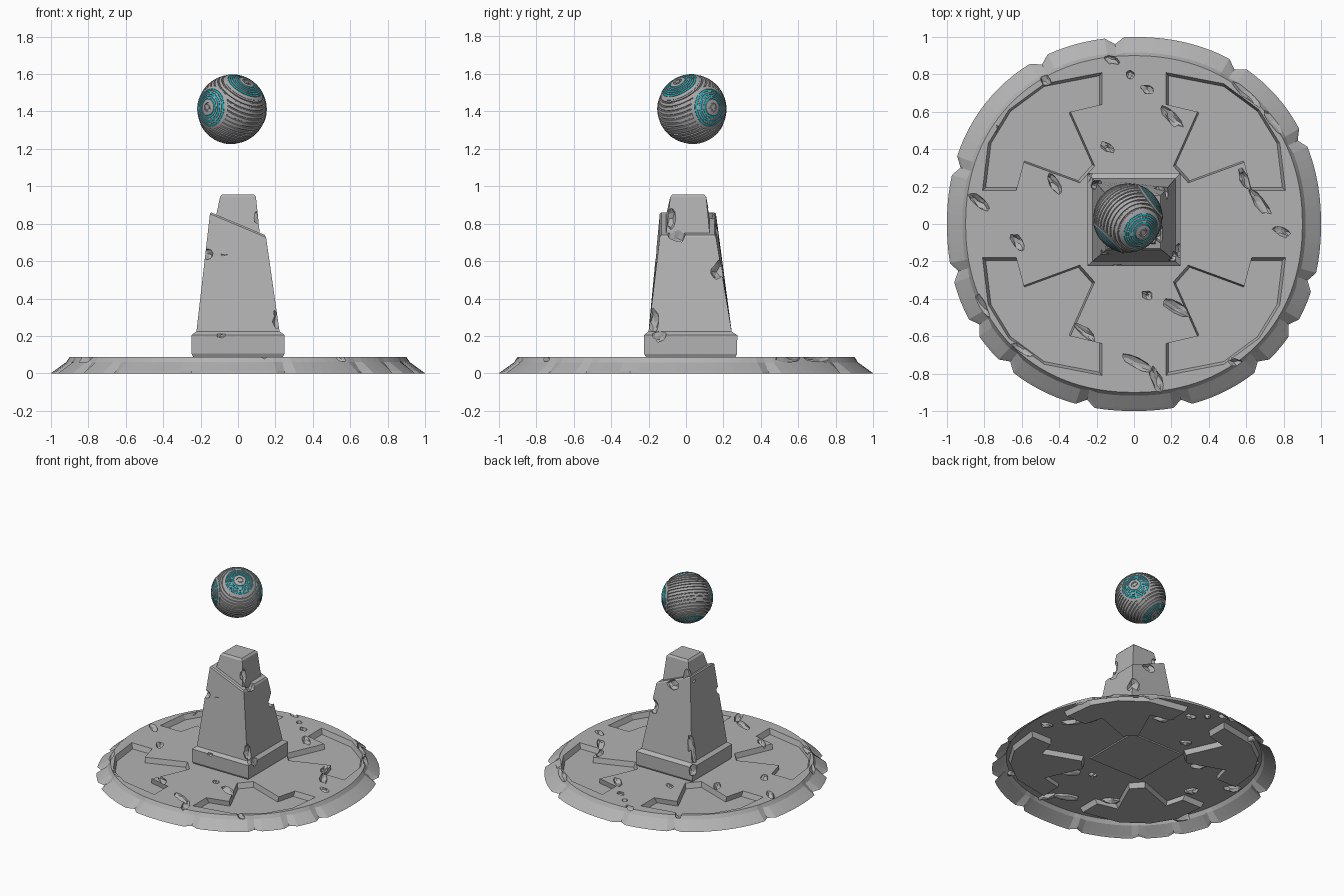
import bpy, bmesh, math, random
from mathutils import Vector, Matrix

if "Cube" in bpy.data.objects:
    bpy.data.objects.remove(bpy.data.objects["Cube"])

random.seed(4)


def material(name, rgb):
    m = bpy.data.materials.new(name)
    m.diffuse_color = (*rgb, 1)
    m.use_nodes = True
    m.node_tree.nodes["Principled BSDF"].inputs["Base Color"].default_value = m.diffuse_color
    return m


STONE = material("grey stone", (0.45, 0.45, 0.45))
SHELL = material("orb grey", (0.40, 0.40, 0.40))
GLOW = material("cyan glow", (0.0, 0.55, 0.68))


def finish(bm, name, mats):
    bmesh.ops.recalc_face_normals(bm, faces=bm.faces[:])
    me = bpy.data.meshes.new(name)
    bm.to_mesh(me)
    bm.free()
    ob = bpy.data.objects.new(name, me)
    bpy.context.collection.objects.link(ob)
    for m in mats:
        me.materials.append(m)
    return ob


def loft(bm, loops):
    """Closed solid through loops of equal point count."""
    rings = [[bm.verts.new(p) for p in loop] for loop in loops]
    n = len(rings[0])
    for a, b in zip(rings, rings[1:]):
        for i in range(n):
            j = (i + 1) % n
            bm.faces.new((a[i], a[j], b[j], b[i]))
    bm.faces.new(rings[0][::-1])
    bm.faces.new(rings[-1])


def add_chip(bm, loc, size, rot):
    """Jagged lump used to break pieces off the stone."""
    mat = Matrix.Translation(loc) @ rot @ Matrix.Diagonal((*size, 1))
    made = bmesh.ops.create_icosphere(bm, subdivisions=2, radius=1, matrix=Matrix())
    for v in made["verts"]:
        v.co *= random.uniform(0.72, 1.15)
        v.co = mat @ v.co


def carve(ob, cutters):
    """Cut the helpers out and bake the result."""
    for c in cutters:
        mod = ob.modifiers.new("cut", 'BOOLEAN')
        mod.operation = 'DIFFERENCE'
        mod.object = c
        mod.solver = 'EXACT'
        mod.use_self = True
    dg = bpy.context.evaluated_depsgraph_get()
    me = bpy.data.meshes.new_from_object(ob.evaluated_get(dg))
    ob.modifiers.clear()
    ob.data = me
    for c in cutters:
        bpy.data.objects.remove(c)


# --- Round base: rounded-square outline with a nicked rim, open underneath
NICKS = (28, 58, 96, 120, 162, 195, 212, 229, 255, 284, 311, 326, 343)
TOP = 0.088


def outline(r, z, nick):
    pts = []
    for i in range(120):
        a = math.radians(i * 3)
        c, s = math.cos(a), math.sin(a)
        k = r / (abs(c) ** 2.15 + abs(s) ** 2.15) ** (1 / 2.15)
        if min(abs(i * 3 - d) for d in NICKS) < 2:
            k -= nick
        pts.append((k * c, k * s, z))
    return pts


bm = bmesh.new()
loft(bm, [outline(1, 0, 0.035), outline(0.985, 0.012, 0.035),
          outline(0.918, 0.06, 0.008), outline(0.90, TOP, 0)])
base = finish(bm, "round_base", [STONE])

# Sunken panels, one per quarter
PANEL = [(0.17, 0.81), (0.17, 0.64), (0.34, 0.60), (0.21, 0.31), (0.29, 0.22),
         (0.59, 0.33), (0.63, 0.18), (0.81, 0.18), (0.78, 0.43), (0.67, 0.61), (0.48, 0.75)]
cx = sum(p[0] for p in PANEL) / len(PANEL)
cy = sum(p[1] for p in PANEL) / len(PANEL)
bm = bmesh.new()
for sx in (-1, 1):
    for sy in (-1, 1):
        loft(bm, [[(sx * (cx + (x - cx) * k), sy * (cy + (y - cy) * k), z) for x, y in PANEL]
                  for k, z in ((0.95, TOP - 0.04), (1.0, TOP), (1.0, TOP + 0.05))])
panels = finish(bm, "panel_cutter", [STONE])

# Cracks in the base: x, y, length, direction
CRACKS = [(-0.12, 0.88, 0.09, -0.5), (-0.47, 0.76, 0.15, -1.1), (-0.67, 0.43, 0.22, -0.9),
          (-0.83, 0.12, 0.13, -0.7), (-0.43, 0.22, 0.13, -1.0), (-0.62, -0.10, 0.13, -1.0),
          (-0.14, 0.41, 0.09, -0.6), (0.07, 0.72, 0.08, -0.4), (0.20, 0.57, 0.15, -0.8),
          (0.40, 0.40, 0.08, -0.5), (0.60, 0.71, 0.22, -0.8), (0.75, 0.55, 0.22, -0.9),
          (0.59, 0.24, 0.12, -1.2), (0.67, 0.12, 0.18, -0.9), (0.79, -0.04, 0.10, -0.4),
          (0.49, -0.67, 0.13, -1.2), (0.56, -0.75, 0.12, -0.4), (0.23, -0.45, 0.20, -0.6),
          (0.07, -0.38, 0.06, -0.4), (-0.32, -0.43, 0.18, -1.5), (-0.26, -0.58, 0.15, -0.7),
          (-0.82, -0.43, 0.17, -1.0), (-0.59, -0.67, 0.14, -0.5), (0.01, -0.74, 0.2, -0.5),
          (0.12, -0.83, 0.16, -1.2), (0.66, -0.39, 0.07, 0.6), (-0.02, 0.80, 0.05, -0.5),
          (-0.42, 0.68, 0.06, 0.3), (-0.39, -0.33, 0.05, 0.0), (0.91, 0.45, 0.09, 0.3)]
bm = bmesh.new()
for x, y, length, ang in CRACKS:
    add_chip(bm, (x, y, TOP), (length / 2, 0.018 + length * 0.07, 0.032),
             Matrix.Rotation(ang, 4, 'Z'))
carve(base, [panels, finish(bm, "crack_cutter", [STONE])])

# Remove the floor so the base is a shell
bm = bmesh.new()
bm.from_mesh(base.data)
floor = [f for f in bm.faces if all(abs(v.co.z) < 1e-4 for v in f.verts)]
bmesh.ops.delete(bm, geom=floor, context='FACES')
bm.to_mesh(base.data)
bm.free()


# --- Pedestal: plinth, tapered shaft, slanted ledge and narrow tip
def square(z, half, y, tilt=0.0):
    return [(sx * half, y + sy * half, z + tilt * sx * half)
            for sx, sy in ((-1, -1), (1, -1), (1, 1), (-1, 1))]


bm = bmesh.new()
loft(bm, [square(0.08, 0.235, 0.025), square(0.105, 0.248, 0.025), square(0.205, 0.249, 0.025),
          square(0.225, 0.222, 0.022), square(0.79, 0.150, 0.01, -0.42),
          square(0.80, 0.142, 0.01, -0.42), square(0.80, 0.116, 0.01, -0.42),
          square(0.943, 0.096, 0.012), square(0.957, 0.084, 0.012)])
pedestal = finish(bm, "pedestal", [STONE])

# Broken spots: position, then size along x, y, z
BREAKS = [((0.155, 0.18, 0.55), (0.05, 0.055, 0.055)), ((0.14, -0.045, 0.75), (0.035, 0.05, 0.085)),
          ((0.11, -0.08, 0.83), (0.03, 0.03, 0.06)), ((0.215, -0.175, 0.28), (0.035, 0.035, 0.07)),
          ((0.24, -0.14, 0.20), (0.02, 0.04, 0.04)), ((-0.165, -0.16, 0.64), (0.035, 0.025, 0.03)),
          ((-0.07, -0.165, 0.63), (0.03, 0.012, 0.012)), ((0.0, -0.175, 0.53), (0.01, 0.01, 0.015)),
          ((0.08, -0.19, 0.42), (0.014, 0.012, 0.014)), ((-0.09, -0.225, 0.205), (0.03, 0.015, 0.015)),
          ((-0.11, 0.12, 0.80), (0.045, 0.045, 0.10)), ((-0.20, 0.21, 0.32), (0.03, 0.03, 0.13)),
          ((-0.24, 0.25, 0.18), (0.035, 0.035, 0.06)), ((0.0, 0.16, 0.76), (0.06, 0.03, 0.04))]
bm = bmesh.new()
for loc, size in BREAKS:
    add_chip(bm, loc, size, Matrix.Rotation(random.uniform(-0.25, 0.25), 4, 'Y'))
carve(pedestal, [finish(bm, "break_cutter", [STONE])])


# --- Floating orb: turned bands around tilted axes
CENTRE = Vector((-0.033, 0.032, 1.412))


def turned(name, axis, bands, n=64):
    """Lathe bands (start angle, end angle, radius, material index) about an axis."""
    q = axis.to_track_quat('Z', 'Y')
    bm = bmesh.new()
    prev = None
    for a0, a1, r, mi in bands:
        for k, deg in enumerate((a0, a1)):
            t = math.radians(deg)
            ring = []
            for i in range(n):
                u = 2 * math.pi * i / n
                p = Vector((math.sin(t) * math.cos(u), math.sin(t) * math.sin(u), math.cos(t)))
                ring.append(bm.verts.new(CENTRE + q @ (p * r)))
            if prev:
                for i in range(n):
                    j = (i + 1) % n
                    f = bm.faces.new((prev[i], prev[j], ring[j], ring[i]))
                    f.material_index = mi if k else 0
            prev = ring
    bmesh.ops.remove_doubles(bm, verts=bm.verts[:], dist=1e-5)
    ob = finish(bm, name, [SHELL, GLOW])
    bpy.ops.object.select_all(action='DESELECT')
    ob.select_set(True)
    bpy.context.view_layer.objects.active = ob
    bpy.ops.object.shade_smooth_by_angle(angle=math.radians(30))


# Disc pattern: knob, ridges and three glowing rings
DISC = [(0, 4, 0.186, 0), (4.5, 7, 0.181, 0), (7.5, 10, 0.187, 0), (10, 13, 0.187, 0)]
for a in (14, 21, 28):
    DISC += [(a, a + 0.6, 0.183, 0), (a + 0.8, a + 3.4, 0.187, 1),
             (a + 3.6, a + 4.2, 0.183, 0), (a + 4.5, a + 6.6, 0.187, 0)]
DISC += [(35, 38, 0.187, 0), (38.3, 39, 0.172, 0)]

pole = Vector((0.44, -0.42, 0.80)).normalized()
for i, side in enumerate((Vector((-0.70, -0.71, 0.06)), Vector((0.80, 0.60, 0.05)))):
    turned(f"orb_side_disc_{i + 1}", side.normalized(), DISC)
for i, s in enumerate((1, -1)):
    turned(f"orb_pole_disc_{i + 1}", pole * s, DISC)

# Ridged middle of the orb
ridges = []
for i in range(15):
    a = 36 + i * 7.2
    ridges += [(a, a + 4.6, 0.1845, 0), (a + 5.2, a + 6.6, 0.178, 0)]
turned("orb_ridged_body", pole, ridges)
